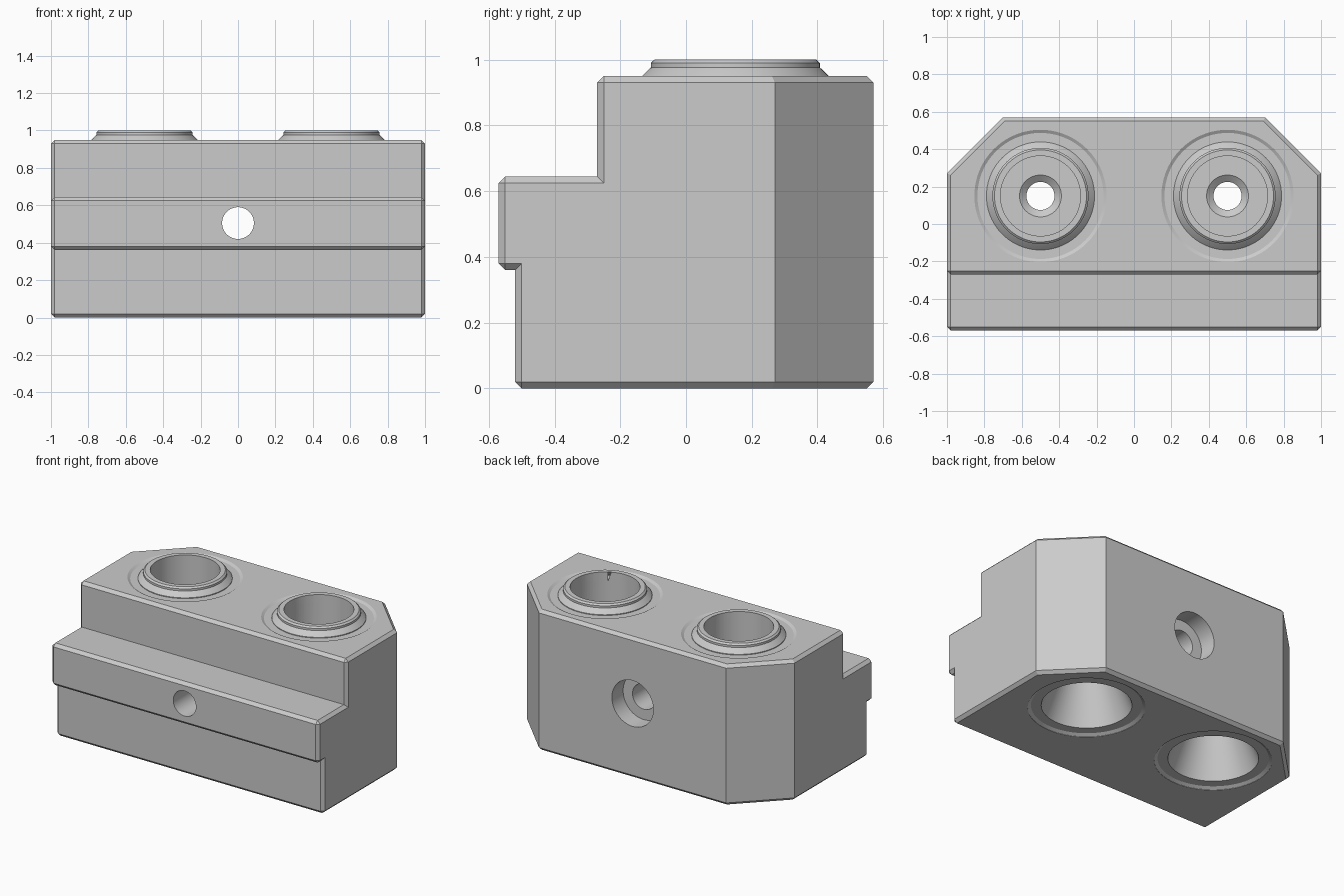
import bpy, bmesh, math
from mathutils import Matrix, Vector

cube = bpy.data.objects.get("Cube")
if cube:
    bpy.data.objects.remove(cube, do_unlink=True)

GREY = (0.6, 0.6, 0.6, 1)
mat = bpy.data.materials.new("machined grey")
mat.use_nodes = True
mat.diffuse_color = GREY
mat.node_tree.nodes["Principled BSDF"].inputs["Base Color"].default_value = GREY


def make_object(name, bm):
    bmesh.ops.recalc_face_normals(bm, faces=bm.faces)
    mesh = bpy.data.meshes.new(name)
    bm.to_mesh(mesh)
    bm.free()
    mesh.materials.append(mat)
    obj = bpy.data.objects.new(name, mesh)
    bpy.context.collection.objects.link(obj)
    return obj


def revolve(name, profile, matrix):
    """Solid of revolution from (radius, height) points that start and end on the axis."""
    bm = bmesh.new()
    verts = [bm.verts.new((r, 0, z)) for r, z in profile]
    edges = [bm.edges.new(pair) for pair in zip(verts, verts[1:])]
    bmesh.ops.spin(bm, geom=verts + edges, cent=(0, 0, 0), axis=(0, 0, 1),
                   angle=math.tau, steps=72)
    bmesh.ops.remove_doubles(bm, verts=bm.verts, dist=1e-4)
    bm.transform(matrix)
    return make_object(name, bm)


def combine(target, tool, operation):
    """Apply a boolean and discard the helper."""
    tool.hide_render = True
    mod = target.modifiers.new(tool.name, 'BOOLEAN')
    mod.operation, mod.solver, mod.object = operation, 'EXACT', tool
    bpy.context.view_layer.objects.active = target
    bpy.ops.object.modifier_apply(modifier=mod.name)
    bpy.data.objects.remove(tool, do_unlink=True)


# Block: stepped side profile extruded across the width
side = [(-0.52, 0), (0.57, 0), (0.57, 0.95), (-0.27, 0.95),
        (-0.27, 0.645), (-0.57, 0.645), (-0.57, 0.36), (-0.52, 0.36)]
bm = bmesh.new()
face = bm.faces.new([bm.verts.new((-1, y, z)) for y, z in side])
new = bmesh.ops.extrude_face_region(bm, geom=[face])["geom"]
bmesh.ops.translate(bm, vec=(2, 0, 0),
                    verts=[v for v in new if isinstance(v, bmesh.types.BMVert)])

# Diagonal cuts on the two back corners
for s in (-1, 1):
    bmesh.ops.bisect_plane(bm, geom=bm.verts[:] + bm.edges[:] + bm.faces[:],
                           plane_co=(s, 0.27, 0), plane_no=Vector((s, 1, 0)).normalized(),
                           clear_outer=True)
    bmesh.ops.holes_fill(bm, edges=[e for e in bm.edges if e.is_boundary], sides=0)
bmesh.ops.recalc_face_normals(bm, faces=bm.faces)

# Small chamfer on every outward right-angle edge
sharp = [e for e in bm.edges if e.calc_face_angle_signed() > 1.2]
bmesh.ops.bevel(bm, geom=sharp, offset=0.02, segments=1, affect='EDGES', profile=0.5)
block = make_object("valve_block", bm)

# Twin ports: shallow recess, raised collar, stepped bore with a flared underside
recess = [(0, 0.94), (0.337, 0.94), (0.357, 0.952), (0.357, 1.1), (0, 1.1)]
collar = [(0, 0.9), (0.289, 0.9), (0.289, 0.945), (0.262, 0.972),
          (0.257, 0.976), (0.257, 0.99), (0.246, 1), (0, 1)]
bore = [(0, -0.1), (0.357, -0.1), (0.357, 0.002), (0.337, 0.015), (0.275, 0.015),
        (0.11, 0.43), (0.075, 0.45), (0.075, 0.47), (0.112, 0.5),
        (0.214, 0.5), (0.214, 1.1), (0, 1.1)]
for x in (-0.5, 0.5):
    place = Matrix.Translation((x, 0.15, 0))
    combine(block, revolve("port_recess", recess, place), 'DIFFERENCE')
    combine(block, revolve("port_collar", collar, place), 'UNION')
    combine(block, revolve("port_bore", bore, place), 'DIFFERENCE')

# Bolt hole from front to back, counterbored at the back
bolt = [(0, -1), (0.085, -1), (0.085, 0.45), (0.155, 0.45), (0.155, 1), (0, 1)]
along_y = Matrix.Translation((0, 0, 0.505)) @ Matrix.Rotation(-math.pi / 2, 4, 'X')
combine(block, revolve("bolt_hole", bolt, along_y), 'DIFFERENCE')

# Smooth the round walls, keep machined edges crisp
bpy.ops.object.select_all(action='DESELECT')
block.select_set(True)
bpy.context.view_layer.objects.active = block
bpy.ops.object.shade_smooth_by_angle(angle=math.radians(25))
